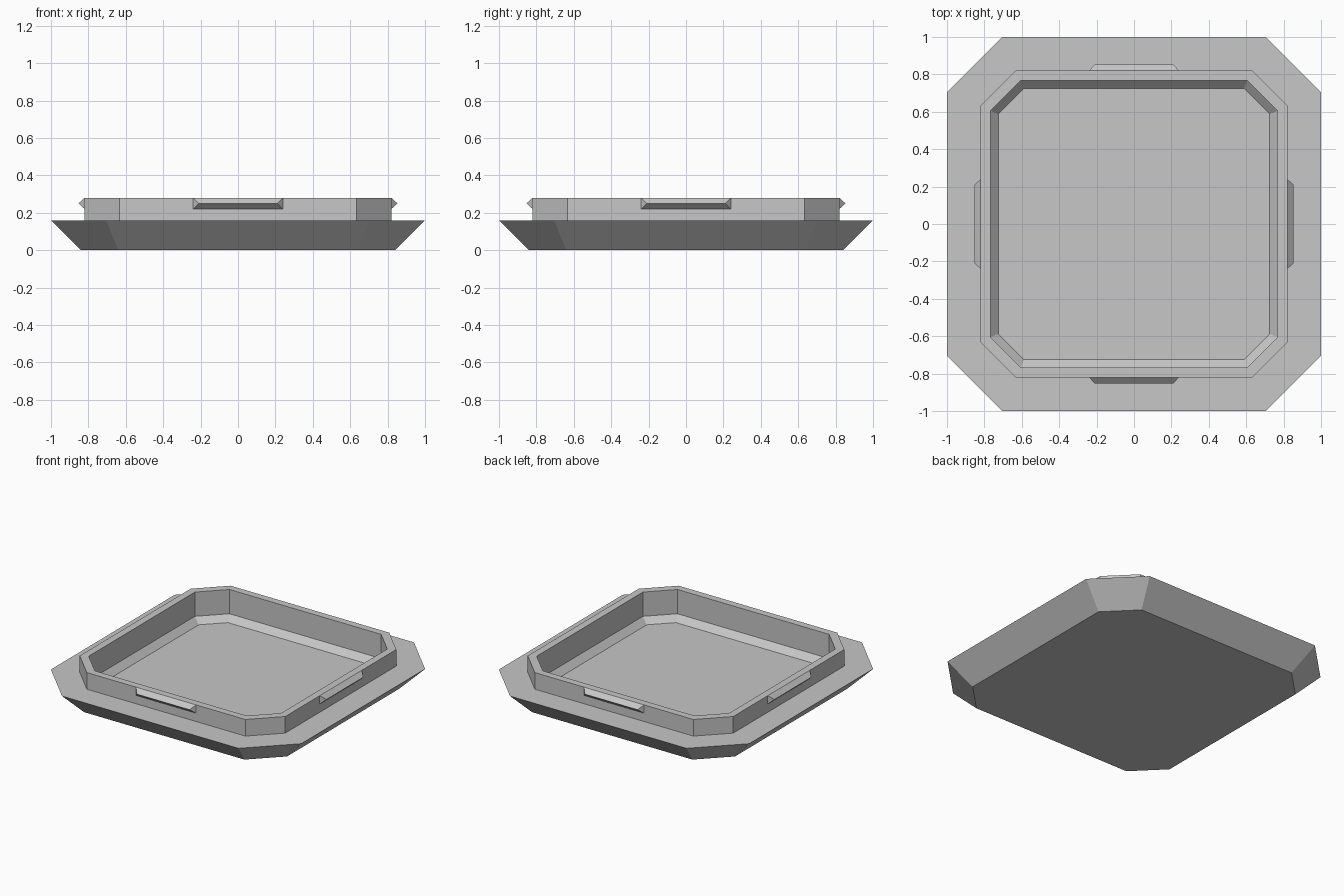
import bpy, bmesh
from math import pi
from mathutils import Matrix

cube = bpy.data.objects.get("Cube")
if cube:
    bpy.data.objects.remove(cube, do_unlink=True)

grey = bpy.data.materials.new("plain_grey")
grey.use_nodes = True
colour = (0.57, 0.57, 0.57, 1)
grey.diffuse_color = colour
grey.node_tree.nodes["Principled BSDF"].inputs["Base Color"].default_value = colour


def finish(name, bm):
    """Turn a bmesh into a flat-shaded object."""
    bmesh.ops.recalc_face_normals(bm, faces=bm.faces)
    mesh = bpy.data.meshes.new(name)
    bm.to_mesh(mesh)
    bm.free()
    mesh.materials.append(grey)
    obj = bpy.data.objects.new(name, mesh)
    bpy.context.collection.objects.link(obj)
    return obj


def octagon(bm, half, flat, z):
    """Square ring with cut corners: half width and half length of a side."""
    pts = [(half, -flat), (half, flat), (flat, half), (-flat, half),
           (-half, flat), (-half, -flat), (-flat, -half), (flat, -half)]
    return [bm.verts.new((x, y, z)) for x, y in pts]


# Tray: flared base, ledge, raised rim, hollow with a bevelled floor edge
profile = [(0.84, 0.64, 0), (1, 0.705, 0.16), (0.82, 0.633, 0.16),
           (0.82, 0.633, 0.28), (0.768, 0.605, 0.28),
           (0.768, 0.605, 0.105), (0.725, 0.588, 0.062)]
bm = bmesh.new()
rings = [octagon(bm, *p) for p in profile]
for low, high in zip(rings, rings[1:]):
    for i in range(8):
        j = (i + 1) % 8
        bm.faces.new((low[i], low[j], high[j], high[i]))
bm.faces.new(rings[0])
bm.faces.new(rings[-1])
finish("tray", bm)

# Wedge-shaped clip on the middle of each rim side
for k, side in enumerate(("front", "left", "back", "right")):
    bm = bmesh.new()
    base = [bm.verts.new((x, -0.82, z)) for x, z in
            ((-0.24, 0.22), (0.24, 0.22), (0.24, 0.28), (-0.24, 0.28))]
    a, b = [bm.verts.new((x, -0.853, 0.25)) for x in (-0.21, 0.21)]
    for face in (base, (base[0], base[1], b, a), (base[2], base[3], a, b),
                 (base[1], base[2], b), (base[3], base[0], a)):
        bm.faces.new(face)
    bm.transform(Matrix.Rotation(k * pi / 2, 4, "Z"))
    finish(side + "_clip", bm)
